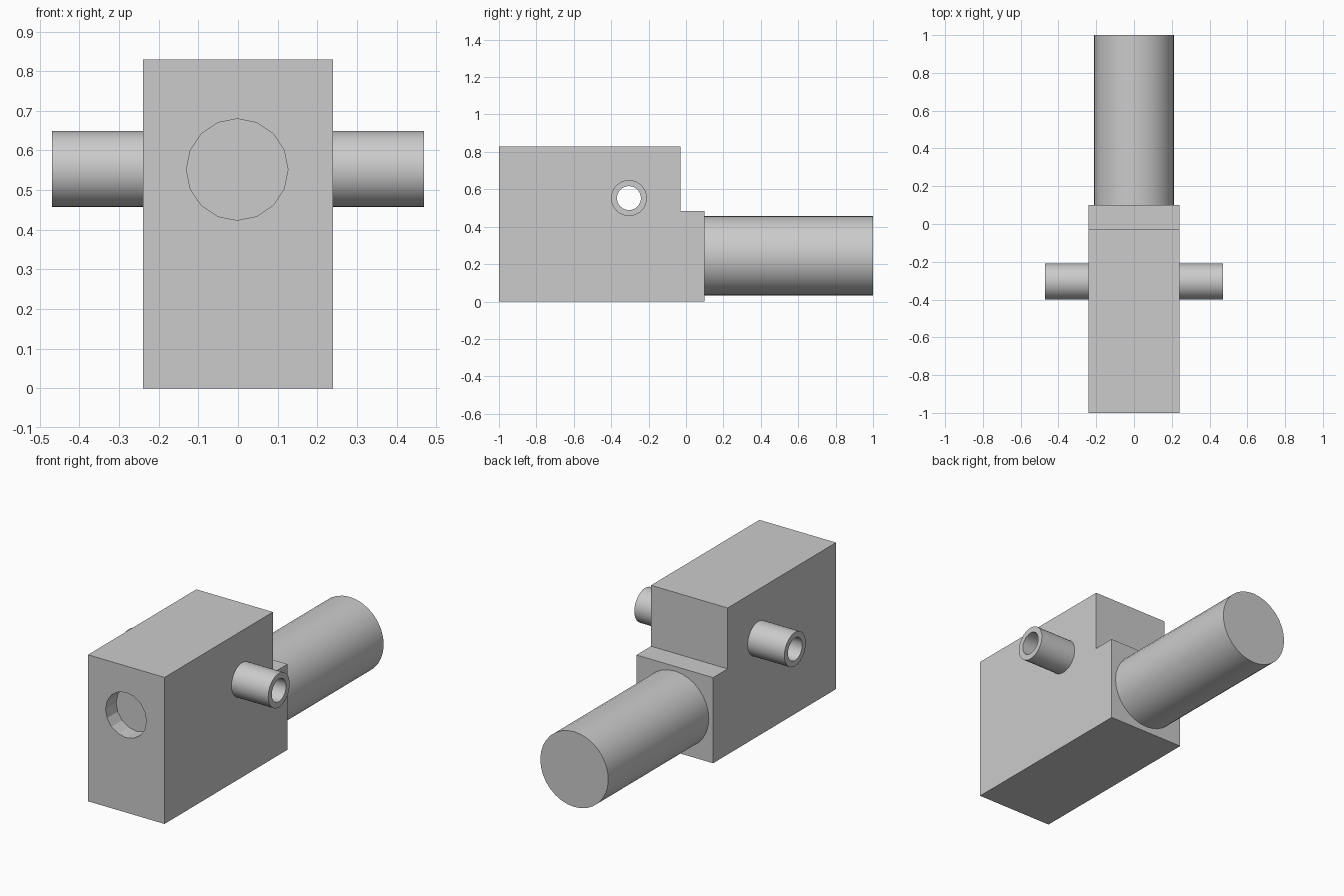
import bpy, bmesh
from math import radians, pi
from mathutils import Matrix, Vector

cube = bpy.data.objects.get("Cube")
if cube:
    bpy.data.objects.remove(cube, do_unlink=True)

grey = bpy.data.materials.new("plain grey")
grey.use_nodes = True
GREY = (0.6, 0.6, 0.6, 1)
grey.diffuse_color = GREY
grey.node_tree.nodes["Principled BSDF"].inputs["Base Color"].default_value = GREY

HALF_WIDTH = 0.24
PIPE_Y, PIPE_Z = -0.305, 0.553
BORE = 0.064


def finish(name, bm):
    bmesh.ops.recalc_face_normals(bm, faces=bm.faces)
    mesh = bpy.data.meshes.new(name)
    bm.to_mesh(mesh)
    bm.free()
    mesh.materials.append(grey)
    obj = bpy.data.objects.new(name, mesh)
    bpy.context.collection.objects.link(obj)
    return obj


def activate(obj):
    bpy.ops.object.select_all(action='DESELECT')
    obj.select_set(True)
    bpy.context.view_layer.objects.active = obj


def cylinder(name, centre, radius, length, axis, sides):
    turn = Matrix.Rotation(pi / 2, 4, 'Y' if axis == 'X' else 'X')
    bm = bmesh.new()
    bmesh.ops.create_cone(bm, cap_ends=True, segments=sides, radius1=radius,
                          radius2=radius, depth=length,
                          matrix=Matrix.Translation(centre) @ turn)
    return finish(name, bm)


def cut(target, cutter):
    cutter.hide_render = True
    mod = target.modifiers.new("cut", 'BOOLEAN')
    mod.operation, mod.solver, mod.object = 'DIFFERENCE', 'EXACT', cutter
    activate(target)
    bpy.ops.object.modifier_apply(modifier=mod.name)
    bpy.data.objects.remove(cutter, do_unlink=True)


# Stepped block: side profile extruded across the width
profile = [(-1, 0), (0.1, 0), (0.1, 0.485), (-0.03, 0.485), (-0.03, 0.83), (-1, 0.83)]
bm = bmesh.new()
side = bm.faces.new([bm.verts.new((-HALF_WIDTH, y, z)) for y, z in profile])
extruded = bmesh.ops.extrude_face_region(bm, geom=[side])["geom"]
bmesh.ops.translate(bm, vec=(2 * HALF_WIDTH, 0, 0),
                    verts=[v for v in extruded if isinstance(v, bmesh.types.BMVert)])
block = finish("block", bm)

# Shallow round recess in the front and a bore from side to side
cut(block, cylinder("recess_cutter", (-0.002, -1, 0.552), 0.128, 0.19, 'Y', 16))
cut(block, cylinder("bore_cutter", (0, PIPE_Y, PIPE_Z), BORE, 1, 'X', 32))

# Barrel at the back
barrel = cylinder("barrel", (0, 0.55, 0.245), 0.213, 0.9, 'Y', 32)

# Hollow side pipes: a wall profile spun about the x axis, then mirrored
bm = bmesh.new()
wall = [bm.verts.new((x, PIPE_Y, PIPE_Z + r))
        for x, r in [(HALF_WIDTH, 0.096), (0.47, 0.096), (0.47, BORE), (HALF_WIDTH, BORE)]]
edges = [bm.edges.new(pair) for pair in zip(wall, wall[1:])]
bmesh.ops.spin(bm, geom=wall + edges, cent=(0, PIPE_Y, PIPE_Z), axis=(1, 0, 0),
               angle=2 * pi, steps=32, use_merge=True)
bmesh.ops.remove_doubles(bm, verts=bm.verts, dist=0.0001)
pipes = finish("side_pipes", bm)
pipes.modifiers.new("mirror", 'MIRROR').use_axis[0] = True

for obj in (block, barrel, pipes):
    activate(obj)
    bpy.ops.object.shade_smooth_by_angle(angle=radians(20 if obj is block else 35))
